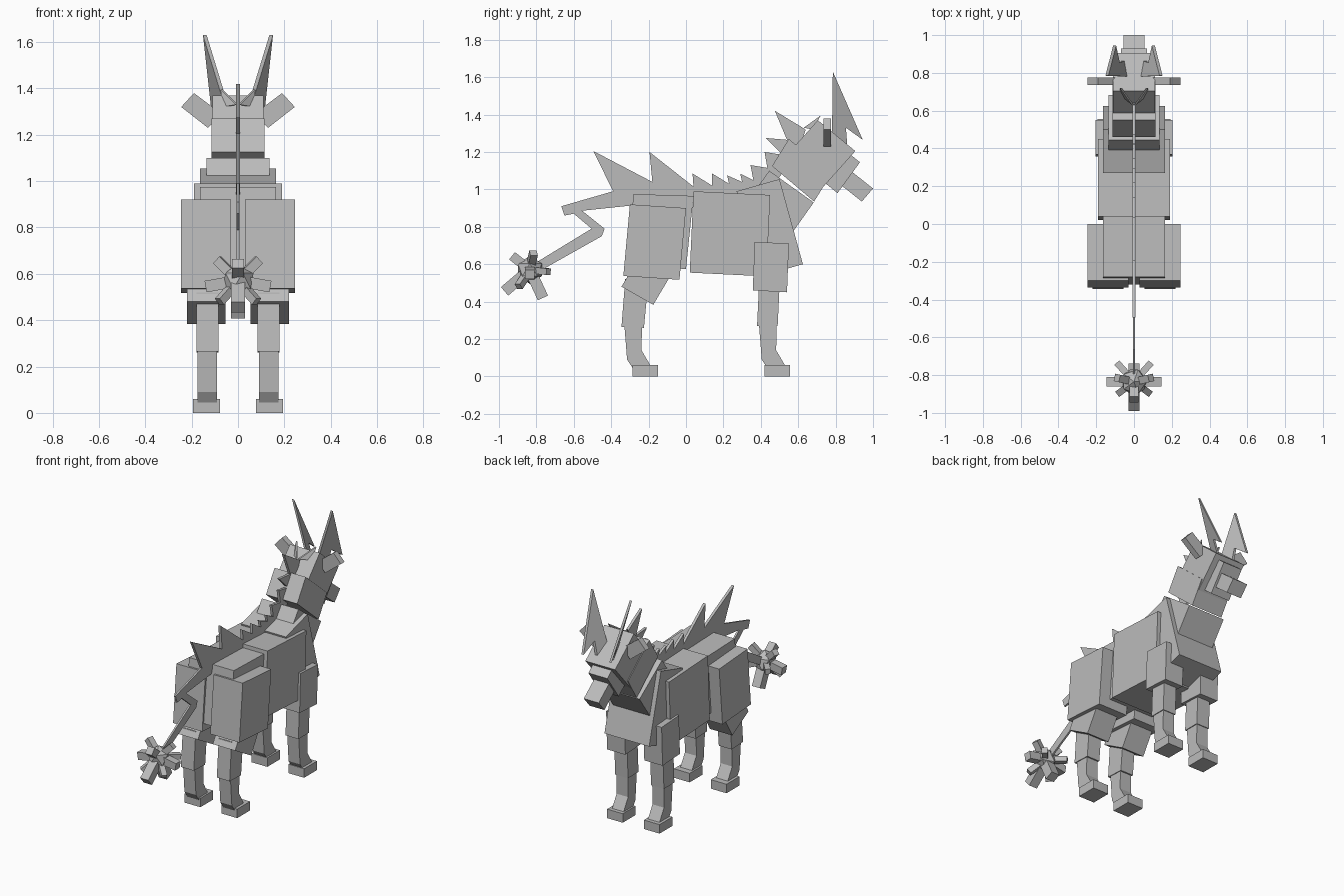
import bpy
import bmesh
from mathutils import Vector

cube = bpy.data.objects.get("Cube")
if cube:
    bpy.data.objects.remove(cube, do_unlink=True)

# Single grey stone-like colour
grey = bpy.data.materials.new("plain_grey")
grey.use_nodes = True
colour = (0.5, 0.5, 0.5, 1)
grey.diffuse_color = colour
grey.node_tree.nodes["Principled BSDF"].inputs["Base Color"].default_value = colour


def finish(name, bm):
    """Turn a bmesh into a named, coloured object."""
    bmesh.ops.recalc_face_normals(bm, faces=bm.faces)
    mesh = bpy.data.meshes.new(name)
    bm.to_mesh(mesh)
    bm.free()
    mesh.materials.append(grey)
    obj = bpy.data.objects.new(name, mesh)
    bpy.context.collection.objects.link(obj)
    return obj


def prism(name, corners, thickness):
    """Extrude a flat 3D outline along x."""
    bm = bmesh.new()
    face = bm.faces.new([bm.verts.new(corner) for corner in corners])
    extruded = bmesh.ops.extrude_face_region(bm, geom=[face])
    moved = [item for item in extruded["geom"] if isinstance(item, bmesh.types.BMVert)]
    bmesh.ops.translate(bm, verts=moved, vec=(thickness, 0, 0))
    return finish(name, bm)


def slab(name, profile, inner, outer):
    """Extrude a side profile of (y, z) points between two x positions."""
    return prism(name, [(inner, y, z) for y, z in profile], outer - inner)


def fourth(first, second, third):
    """Complete a rectangle from three of its corners."""
    last = Vector(first) + Vector(third) - Vector(second)
    return [first, second, third, tuple(last)]


def block(name, half_width, first, second, third):
    """Central body block, symmetric about x = 0."""
    return slab(name, fourth(first, second, third), -half_width, half_width)


def pair(name, profile, inner, outer):
    """Matching left and right slabs."""
    slab("left_" + name, profile, inner, outer)
    slab("right_" + name, profile, -outer, -inner)


def shift(profile, offset):
    return [(y + offset, z) for y, z in profile]


def spike(name, start, end, width):
    """Square bar running between two points."""
    direction = Vector(end) - Vector(start)
    bm = bmesh.new()
    bmesh.ops.create_cube(bm, size=1)
    bmesh.ops.scale(bm, verts=bm.verts, vec=(width, width, direction.length))
    obj = finish(name, bm)
    obj.location = (Vector(start) + Vector(end)) / 2
    obj.rotation_euler = direction.to_track_quat("Z", "Y").to_euler()
    return obj


# Torso, neck and head
block("hips", .165, (-.28, .975), (.04, .965), (0, .575))
block("barrel", .19, (.04, .99), (.45, .97), (.43, .535))
block("chest", .165, (.27, .99), (.5, 1.055), (.625, .6))
block("lower_neck", .135, (.445, 1.1), (.683, .93), (.555, .75))
block("upper_neck", .115, (.55, 1.27), (.775, 1.08), (.685, .935))
block("head", .11, (.705, 1.37), (.54, 1.185), (.74, 1.02))
block("muzzle", .07, (.85, 1.21), (.93, 1.145), (.81, .98))
block("nose", .055, (.88, 1.1), (1, 1.005), (.94, .935))

# Hind legs
pair("thigh", fourth((-.3, .92), (0, .9), (-.035, .517)), .03, .245)
pair("lower_thigh", fourth((-.345, .48), (-.175, .383), (-.07, .56)), .055, .22)
pair("hind_upper_leg",
     [(-.325, .52), (-.2, .52), (-.225, .26), (-.345, .265)], .085, .18)

# Shared shank and hoof shapes, used for hind and front legs
shank = [(-.33, .28), (-.235, .28), (-.238, .14), (-.185, .05), (-.275, .03), (-.315, .09)]
hoof = [(-.285, 0), (-.15, 0), (-.15, .06), (-.285, .06)]
for prefix, offset in (("hind", 0), ("front", .72)):
    pair(prefix + "_shank", shift(shank, offset), .09, .175)
    pair(prefix + "_hoof", shift(hoof, offset * .98), .078, .194)

# Front legs
pair("shoulder", fourth((.367, .72), (.55, .71), (.54, .45)), .07, .205)
pair("front_upper_leg", fourth((.39, .48), (.5, .48), (.49, .27)), .085, .18)

# Jagged mane running along the back and neck
valleys_and_peaks = [
    (-.39, .99), (-.495, 1.205), (-.18, 1.04), (-.195, 1.2), (.04, 1.015),
    (.035, 1.085), (.14, 1.02), (.14, 1.085), (.23, 1.03), (.22, 1.075),
    (.3, 1.04), (.29, 1.085), (.36, 1.05), (.345, 1.13), (.435, 1.115),
    (.42, 1.2), (.515, 1.185), (.425, 1.275), (.54, 1.265), (.475, 1.42),
    (.64, 1.32),
]
inner_edge = [(.6, 1.2), (.42, .96), (-.28, .94)]
slab("mane", valleys_and_peaks + inner_edge, -.009, .009)

# Thin zigzag tail
tail = [
    (-.355, 1), (-.667, .91), (-.65, .86), (-.6, .87), (-.505, .79),
    (-.8, .61), (-.77, .57), (-.45, .75), (-.435, .79), (-.555, .886),
    (-.28, .915), (-.28, .98),
]
slab("tail", tail, -.006, .006)

# Spiked ball on the tail tip
centre = Vector((0, -.835, .57))
bm = bmesh.new()
bmesh.ops.create_icosphere(bm, subdivisions=1, radius=.075)
finish("tail_ball", bm).location = centre
for label, tip, width in (
    ("rear", (0, -.97, .455), .06),
    ("upper", (0, -.93, .645), .05),
    ("lower", (0, -.765, .42), .06),
):
    spike("tail_spike_" + label, centre, tip, width)
for label, tip, width in (
    ("high", (.09, -.815, .66), .04),
    ("outer", (.14, -.835, .545), .05),
    ("low", (.08, -.895, .48), .035),
    ("inner", (.09, -.735, .56), .035),
):
    for side, sign in (("left", 1), ("right", -1)):
        spike(f"{side}_tail_spike_{label}", centre, (sign * tip[0], *tip[1:]), width)

# Horns are leaning plates; ears are flat bars; tufts are small triangles
horn = [(.785, 1.63), (.945, 1.265), (.855, 1.33), (.865, 1.2), (.78, 1.25)]
ear = [(.19, 1.38), (.245, 1.32), (.13, 1.23), (.07, 1.29)]
tuft = [(0, .63, 1.33), (.065, .72, 1.395), (.06, .68, 1.32)]
for side, sign in (("left", 1), ("right", -1)):
    leaning = [(sign * (.05 + .43 * (y - .78) + .3 * (z - 1.3)), y, z) for y, z in horn]
    prism(side + "_horn", leaning, -sign * .016)
    bm = bmesh.new()
    front = [bm.verts.new((sign * x, .735, z)) for x, z in ear]
    back = [bm.verts.new((sign * x, .775, z)) for x, z in ear]
    bm.faces.new(front)
    bm.faces.new(back)
    for i in range(len(ear)):
        j = (i + 1) % len(ear)
        bm.faces.new((front[i], front[j], back[j], back[i]))
    finish(side + "_ear", bm)
    prism(side + "_tuft", [(sign * x, y, z) for x, y, z in tuft], sign * .01)
